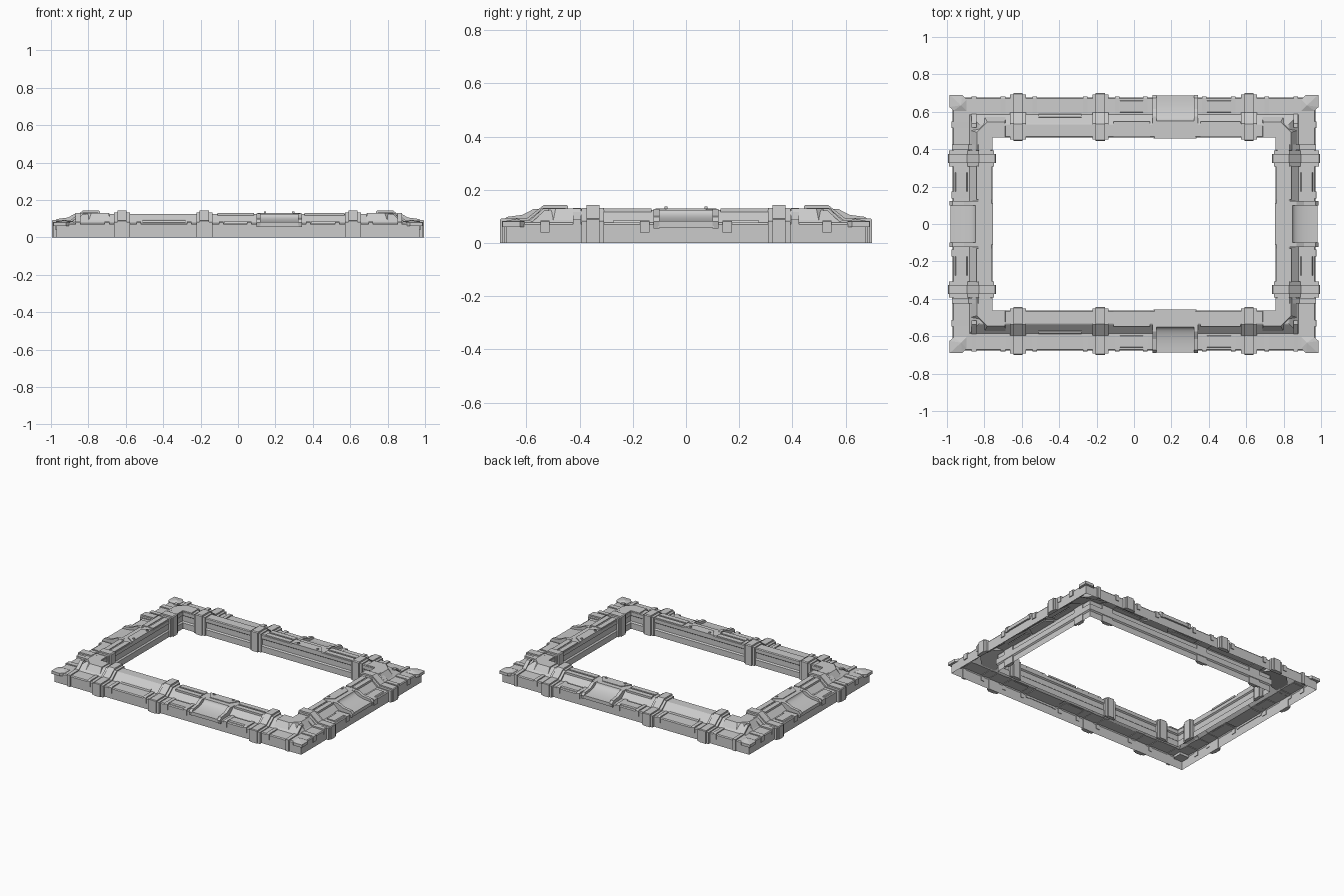
import bpy, bmesh, math

if "Cube" in bpy.data.objects:
    bpy.data.objects.remove(bpy.data.objects["Cube"])

OX, OY = 0.97, 0.675          # outer half sizes of the frame body

def finish(name, bm, smooth=False, recalc=True):
    if recalc:
        bmesh.ops.recalc_face_normals(bm, faces=bm.faces)
    me = bpy.data.meshes.new(name)
    bm.to_mesh(me)
    bm.free()
    ob = bpy.data.objects.new(name, me)
    bpy.context.collection.objects.link(ob)
    if smooth:
        bpy.context.view_layer.objects.active = ob
        ob.select_set(True)
        bpy.ops.object.shade_smooth_by_angle(angle=math.radians(35))
        ob.select_set(False)
    return ob

def ring(name, prof):
    """Mitred rectangular shell from an open (inset, z) profile, hollow below."""
    bm = bmesh.new()
    cols = [[bm.verts.new((sx * (OX - d), sy * (OY - d), z)) for d, z in prof]
            for sx, sy in ((1, 1), (-1, 1), (-1, -1), (1, -1))]
    for i in range(4):
        a, b = cols[i], cols[(i + 1) % 4]
        for j in range(len(prof) - 1):
            bm.faces.new((a[j + 1], a[j], b[j], b[j + 1]))
    bm.normal_update()
    top = max(bm.faces, key=lambda f: f.calc_center_median().z)
    if top.normal.z < 0:
        bmesh.ops.reverse_faces(bm, faces=bm.faces)
    return finish(name, bm, recalc=False)

def loft(bm, a, b, fn):
    """Close two matching local (along, inset, z) outlines into a solid."""
    va, vb = [bm.verts.new(fn(*p)) for p in a], [bm.verts.new(fn(*p)) for p in b]
    bm.faces.new(va)
    bm.faces.new(vb)
    for j in range(len(a)):
        k = (j + 1) % len(a)
        bm.faces.new((va[j], va[k], vb[k], vb[j]))

def mappers(side):
    if side == "long":
        return [lambda u, d, z, s=s: (u, s * (OY - d), z) for s in (1, -1)]
    return [lambda u, d, z, s=s: (s * (OX - d), u, z) for s in (1, -1)]

def sweep(name, side, prof, spans, smooth=False):
    """Extrude an (inset, z) profile over each span, on both opposite bars."""
    bm = bmesh.new()
    for fn in mappers(side):
        for u0, u1 in spans:
            loft(bm, [(u0, d, z) for d, z in prof], [(u1, d, z) for d, z in prof], fn)
    return finish(name, bm, smooth)

def plate(name, side, outlines, z0, z1):
    """Extrude flat (along, inset) outlines upward, on both opposite bars."""
    bm = bmesh.new()
    for fn in mappers(side):
        for o in outlines:
            loft(bm, [(u, d, z0) for u, d in o], [(u, d, z1) for u, d in o], fn)
    return finish(name, bm)

def rect(u0, u1, d0, d1):
    return [(u0, d0), (u1, d0), (u1, d1), (u0, d1)]

def around(c, w):
    return [(x - w / 2, x + w / 2) for x in c]

# main mitred body: low outer ledge, raised inner band, grooved inner wall
ring("frame_body", [(0, 0), (0, .07), (.005, .077), (.09, .079), (.138, .122),
                    (.144, .125), (.207, .125), (.213, .12), (.213, .095), (.203, .088),
                    (.203, .05), (.212, .042), (.212, 0)])

# clamps wrapping over the bars (hollow): wide base and narrower raised spine
under = [(.206, 0), (.206, .12), (.145, .12), (.09, .076), (.004, .074), (.004, 0)]
base = [(-.018, 0), (-.018, .082), (.08, .085), (.138, .132), (.222, .132), (.222, 0)] + under
spine = [(-.025, 0), (-.025, .088), (-.02, .092), (.078, .094), (.14, .143),
         (.226, .143), (.232, .137), (.232, 0)] + under
for side, c in (("long", (-.62, -.18, .615)), ("short", (-.35, .35))):
    sweep(side + "_clamp_base", side, base, around(c, .085))
    sweep(side + "_clamp_spine", side, spine, around(c, .05))

# small ribs over the outer ledge
rib = [(-.008, 0), (-.008, .083), (.088, .086), (.138, .13), (.16, .13), (.16, .12),
       (.142, .12), (.092, .075), (.004, .073), (.004, 0)]
sweep("long_ribs", "long", rib, around((-.855, .865), .025))
low = [(-.006, .04), (-.006, .08), (.002, .085), (.09, .085), (.09, .075), (.004, .073), (.004, .04)]
sweep("long_low_ribs", "long", low, around((-.53, -.26, -.09, .06, .375, .53, -.7, .71), .025))
sweep("short_ribs", "short", low, around((-.155, .155, -.53, .53), .035))
block = [(-.004, .05), (-.004, .088), (.086, .088), (.138, .131), (.15, .131), (.15, .12),
         (.142, .12), (.092, .075), (.004, .073), (.004, .05)]
sweep("short_blocks", "short", block, around((-.41, .41), .03))

# raised panels either side of the scoops
for side, spans in (("long", [(-.11, .085), (.355, .57)]), ("short", [(-.31, -.13), (.13, .31)])):
    plate(side + "_outer_panels", side, [rect(a, b, .128, .163) for a, b in spans], .116, .13)
    plate(side + "_inner_panels", side, [rect(a, b, .175, .211) for a, b in spans], .12, .13)
    sweep(side + "_ledge_panels", side, [(.012, .074), (.018, .085), (.075, .085), (.082, .074)],
          [(a + .035, b - .035) for a, b in spans])
sweep("long_step_trim", "long", [(.085, .075), (.09, .09), (.104, .096), (.106, .09)],
      [(-.51, -.28)])

# concave scoops in the middle of the decorated stretches
arc = [(-.012 + .135 * math.sin(t), .125 - .043 * math.cos(t))
       for t in (i * math.pi / 20 for i in range(11))]
scoop = [(-.012, .058)] + arc + [(.145, .125), (.145, .118), (.09, .074), (.004, .072), (.004, .058)]
cheek = [(-.01, .055), (-.016, .08), (.0, .098), (.06, .106), (.10, .127), (.145, .127),
         (.145, .118), (.09, .074), (.004, .072), (.004, .055)]
for side, c in (("long", .22), ("short", 0)):
    sweep(side + "_scoop", side, scoop, [(c - .105, c + .105)], True)
    # thin flared cheeks at both ends of each scoop
    sweep(side + "_scoop_cheeks", side, cheek, [(c - .122, c - .1), (c + .1, c + .122)])
    # tapered inner plate with rivets
    plate(side + "_inner_plate", side,
          [[(c - .075, .155), (c + .075, .155), (c + .115, .217), (c - .115, .217)]], .118, .13)
    plate(side + "_rivets", side,
          [rect(u - .006, u + .006, .196, .208) for u in (c - .075, c + .075)], .125, .137)

# faceted corner caps and the raised elbow plates
bm = bmesh.new()
bm2 = bmesh.new()
for sx in (1, -1):
    for sy in (1, -1):
        fn = lambda x, y, z: (sx * x, sy * y, z)
        foot = [(.895, .605), (.965, .605), (.986, .625), (.986, .691), (.92, .691), (.895, .665)]
        lo = [bm.verts.new(fn(x, y, .06)) for x, y in foot]
        hi = [bm.verts.new(fn(x, y, .08)) for x, y in foot]
        peak = bm.verts.new(fn(.925, .635, .092))
        bm.faces.new(lo)
        for i in range(6):
            k = (i + 1) % 6
            bm.faces.new((lo[i], lo[k], hi[k], hi[i]))
            bm.faces.new((hi[i], hi[k], peak))
        # elbow: sloped skirt around a flat top, cut off diagonally at its corner
        foot = [(.685, .462), (.685, .578), (.80, .578), (.875, .50), (.875, .39),
                (.757, .39), (.757, .462)]
        top = [(.69, .462), (.69, .545), (.785, .545), (.84, .49), (.84, .395),
               (.757, .395), (.757, .462)]
        loft(bm2, [(x, y, .082 if i in (1, 2, 3, 4) else .122) for i, (x, y) in enumerate(foot)],
             [(x, y, .13) for x, y in top], fn)
finish("corner_caps", bm)
finish("corner_elbow_plates", bm2)
